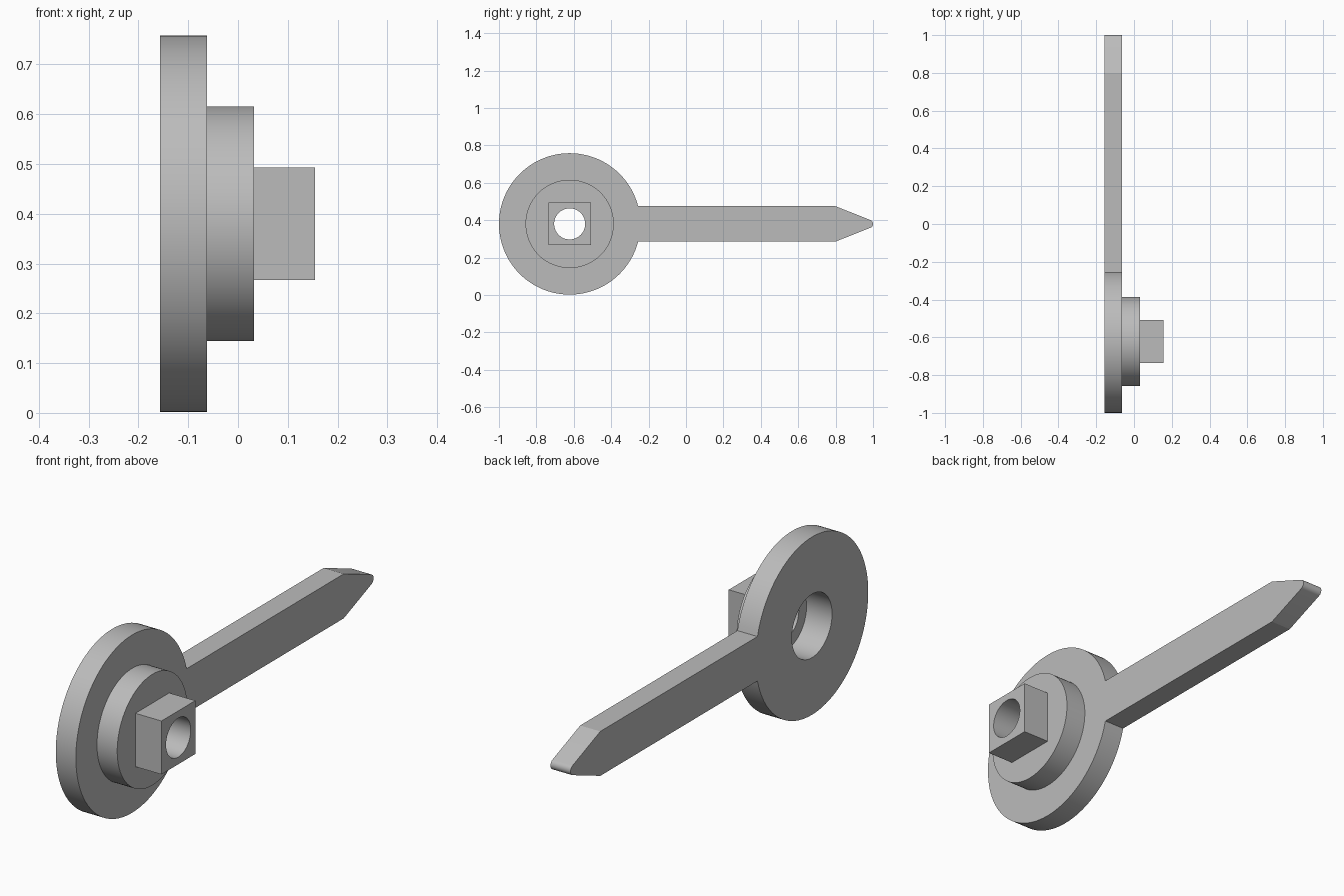
import bpy, bmesh
from math import sin, cos, pi, asin, atan2, hypot

cube = bpy.data.objects.get("Cube")
if cube:
    bpy.data.objects.remove(cube)

# Axis of the round parts, and the x levels of the stacked steps
CY, CZ = -0.622, 0.38
X_BACK, X_PLATE, X_BOSS, X_POST = -0.157, -0.0625, 0.0325, 0.155
PLATE_R, ARM_HALF, TIP_R = 0.378, 0.0945, 0.022

grey = bpy.data.materials.new("plain grey")
grey.use_nodes = True
grey.diffuse_color = (0.5, 0.5, 0.5, 1)
grey.node_tree.nodes["Principled BSDF"].inputs["Base Color"].default_value = (0.5, 0.5, 0.5, 1)


def arc(y, r, start, end, steps):
    """Points (y, height above axis) along an arc."""
    return [(y + r * cos(a), r * sin(a))
            for a in (start + (end - start) * i / steps for i in range(steps + 1))]


def circle(r):
    return arc(CY, r, 0, 2 * pi, 96)[:-1]


def prism(name, outline, x0, x1):
    """Extrude a side outline along x."""
    bm = bmesh.new()
    face = bm.faces.new([bm.verts.new((x0, y, CZ + h)) for y, h in outline])
    new = bmesh.ops.extrude_face_region(bm, geom=[face])["geom"]
    bmesh.ops.translate(bm, vec=(x1 - x0, 0, 0),
                        verts=[v for v in new if isinstance(v, bmesh.types.BMVert)])
    bmesh.ops.recalc_face_normals(bm, faces=bm.faces)
    mesh = bpy.data.meshes.new(name)
    bm.to_mesh(mesh)
    bm.free()
    mesh.materials.append(grey)
    obj = bpy.data.objects.new(name, mesh)
    bpy.context.collection.objects.link(obj)
    return obj


# Round plate with a tapered pointer arm, in one outline
join = asin(ARM_HALF / PLATE_R)
shoulder_y, tip_y = 0.80, 1 - TIP_R
run = tip_y - shoulder_y
tangent = atan2(ARM_HALF, -run) - pi + pi / 2 + asin(TIP_R / hypot(run, ARM_HALF))
tangent = abs(tangent)
outline = arc(CY, PLATE_R, join, 2 * pi - join, 96)
outline += [(shoulder_y, -ARM_HALF)]
outline += arc(tip_y, TIP_R, -tangent, tangent, 12)
outline += [(shoulder_y, ARM_HALF)]
plate = prism("pointer_plate", outline, X_BACK, X_PLATE)

# Round boss and square post
boss = prism("round_boss", circle(0.236), X_PLATE, X_BOSS)
s = 0.1135
square = [(CY - s, -s), (CY + s, -s), (CY + s, s), (CY - s, s)]
post = prism("square_post", square, X_BOSS, X_POST)

# Wide recess from the back, then a narrow bore right through
recess = prism("recess_cutter", circle(0.135), X_BACK - 0.1, X_BACK + 0.12)
bore = prism("bore_cutter", circle(0.083), X_BACK - 0.2, X_POST + 0.1)
for part, cutters in ((plate, [recess]), (boss, [recess, bore]), (post, [bore])):
    bpy.ops.object.select_all(action="DESELECT")
    part.select_set(True)
    bpy.context.view_layer.objects.active = part
    for cutter in cutters:
        mod = part.modifiers.new("hole", "BOOLEAN")
        mod.operation, mod.solver, mod.object = "DIFFERENCE", "EXACT", cutter
        bpy.ops.object.modifier_apply(modifier=mod.name)
    bpy.ops.object.shade_smooth_by_angle(angle=pi / 9)
for cutter in (recess, bore):
    bpy.data.objects.remove(cutter)
